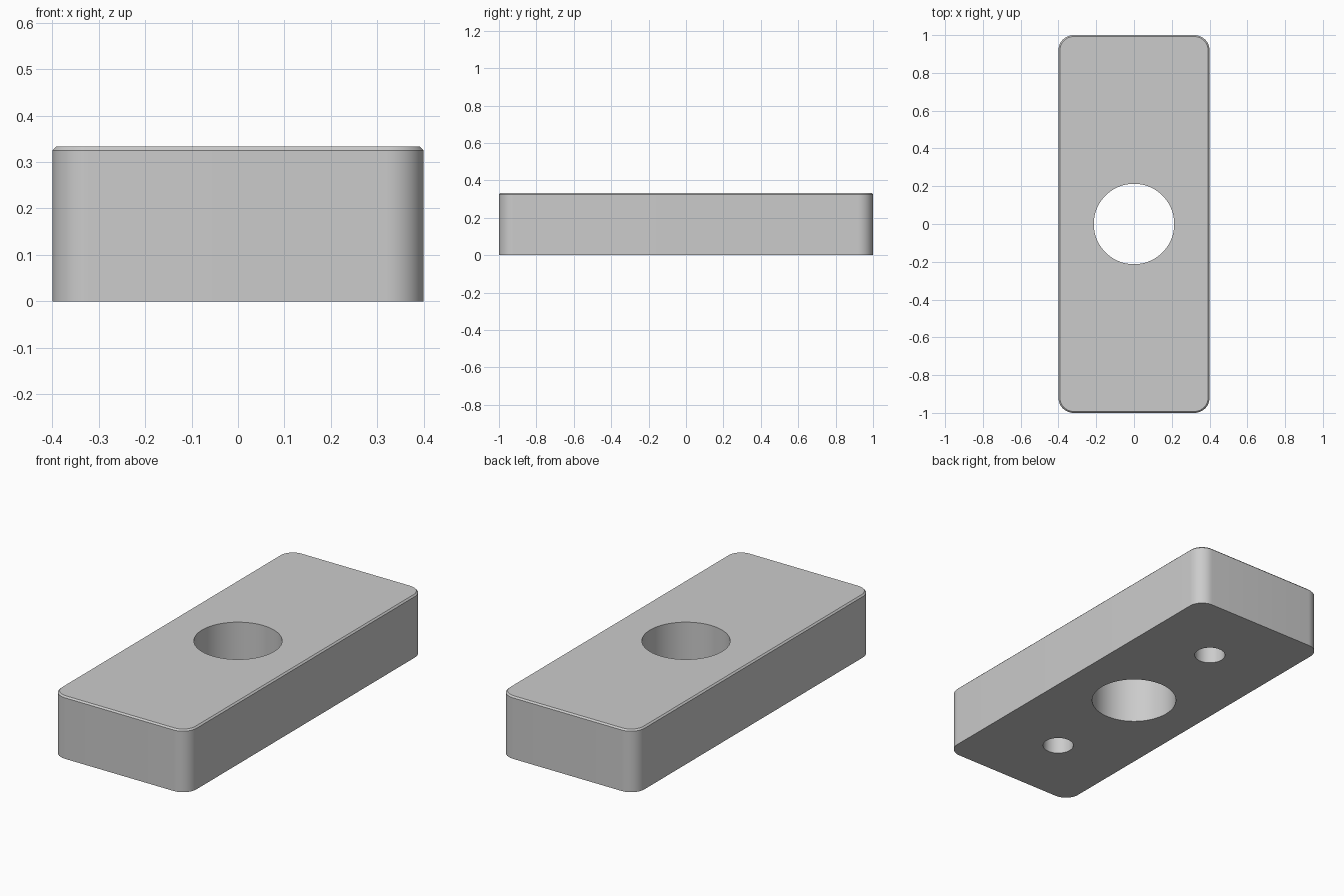
import bpy, bmesh
from math import cos, sin, pi

if "Cube" in bpy.data.objects:
    bpy.data.objects.remove(bpy.data.objects["Cube"])

W, L, H = 0.8, 2.0, 0.333        # outer block
CORNER, CHAMFER = 0.08, 0.008
WALL, PLATE_H = 0.055, 0.11      # rim around the inset base plate
HOLE_R, SCREW_R, SCREW_Y = 0.213, 0.077, 0.6


def outline(w, l, r, n=12):
    """Rounded rectangle points, counter-clockwise."""
    pts = []
    for k, (sx, sy) in enumerate([(1, 1), (-1, 1), (-1, -1), (1, -1)]):
        for i in range(n + 1):
            a = (k + i / n) * pi / 2
            pts.append((sx * (w / 2 - r) + r * cos(a), sy * (l / 2 - r) + r * sin(a)))
    return pts


def loft(name, sections):
    """Closed solid through (outline, z) sections."""
    bm = bmesh.new()
    rings = [[bm.verts.new((x, y, z)) for x, y in pts] for pts, z in sections]
    bm.faces.new(rings[0][::-1])
    bm.faces.new(rings[-1])
    for a, b in zip(rings, rings[1:]):
        for i in range(len(a)):
            j = (i + 1) % len(a)
            bm.faces.new((a[i], a[j], b[j], b[i]))
    mesh = bpy.data.meshes.new(name)
    bm.to_mesh(mesh)
    bm.free()
    ob = bpy.data.objects.new(name, mesh)
    bpy.context.collection.objects.link(ob)
    return ob


def box(name, w, l, z0, z1):
    pts = [(w / 2, l / 2), (-w / 2, l / 2), (-w / 2, -l / 2), (w / 2, -l / 2)]
    return loft(name, [(pts, z0), (pts, z1)])


def cylinder(name, r, y, z0, z1, n=96):
    pts = [(r * cos(2 * pi * i / n), y + r * sin(2 * pi * i / n)) for i in range(n)]
    return loft(name, [(pts, z0), (pts, z1)])


def cut(ob, cutter):
    bpy.context.view_layer.objects.active = ob
    m = ob.modifiers.new("cut", 'BOOLEAN')
    m.operation, m.solver, m.object = 'DIFFERENCE', 'EXACT', cutter
    bpy.ops.object.modifier_apply(modifier=m.name)
    bpy.data.objects.remove(cutter)


def smooth(ob):
    bpy.ops.object.select_all(action='DESELECT')
    ob.select_set(True)
    bpy.context.view_layer.objects.active = ob
    bpy.ops.object.shade_smooth_by_angle(angle=pi / 6)


# Outer block: rounded corners, chamfered top, recess underneath, central bore
full = outline(W, L, CORNER)
top = outline(W - 2 * CHAMFER, L - 2 * CHAMFER, CORNER - CHAMFER)
body = loft("body", [(full, 0), (full, H - CHAMFER), (top, H)])
cut(body, box("recess_cutter", W - 2 * WALL, L - 2 * WALL, -0.1, PLATE_H))
cut(body, cylinder("bore_cutter", HOLE_R, 0, -0.2, H + 0.2))

# Base plate filling the recess, with bore and two screw holes
plate = box("base_plate", W - 2 * WALL, L - 2 * WALL, 0, PLATE_H)
cut(plate, cylinder("bore_cutter", HOLE_R, 0, -0.2, H))
for s in (-1, 1):
    cut(plate, cylinder("screw_cutter", SCREW_R, s * SCREW_Y, -0.2, H, 64))

for part in (body, plate):
    smooth(part)
